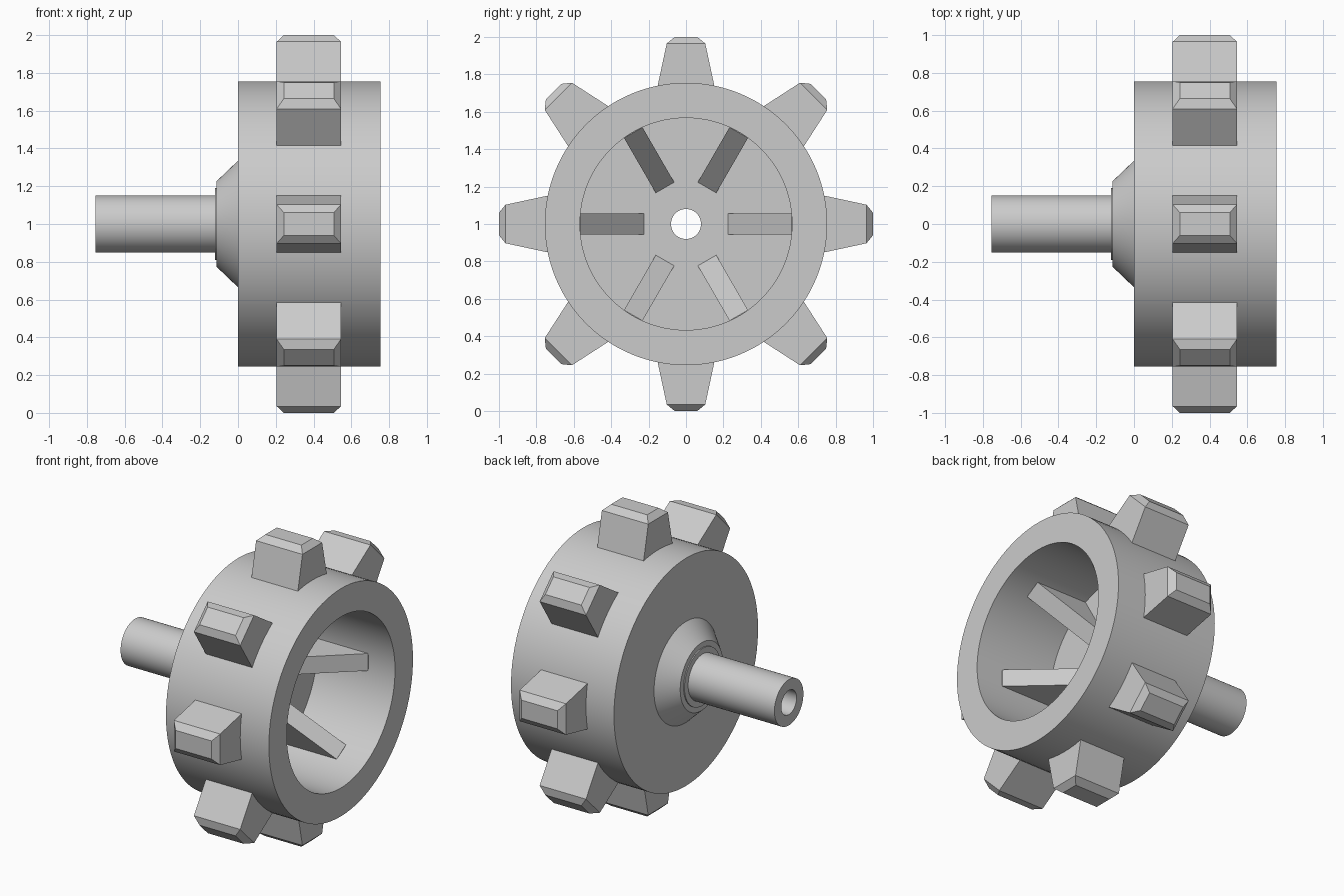
import bpy, bmesh, math
from mathutils import Matrix

cube = bpy.data.objects.get("Cube")
if cube:
    bpy.data.objects.remove(cube, do_unlink=True)

GREY = (0.6, 0.6, 0.6, 1)
grey = bpy.data.materials.new("plain grey")
grey.use_nodes = True
grey.diffuse_color = GREY
grey.node_tree.nodes["Principled BSDF"].inputs["Base Color"].default_value = GREY

SEGMENTS = 96
BORE = 0.08
RIM = 0.755
FLOOR = 0.185
WALL = 0.567


def finish(name, bm, smooth=False):
    bmesh.ops.recalc_face_normals(bm, faces=bm.faces)
    mesh = bpy.data.meshes.new(name)
    bm.to_mesh(mesh)
    bm.free()
    mesh.materials.append(grey)
    obj = bpy.data.objects.new(name, mesh)
    bpy.context.collection.objects.link(obj)
    obj.location.z = 1
    if smooth:
        bpy.ops.object.select_all(action='DESELECT')
        obj.select_set(True)
        bpy.context.view_layer.objects.active = obj
        bpy.ops.object.shade_smooth_by_angle(angle=math.radians(30))
    return obj


def lathe(name, profile):
    """Turn a closed (x, radius) profile around the x axis."""
    bm = bmesh.new()
    rings = []
    for i in range(SEGMENTS):
        a = 2 * math.pi * i / SEGMENTS
        rings.append([bm.verts.new((x, r * math.cos(a), r * math.sin(a))) for x, r in profile])
    n = len(profile)
    for i, ring in enumerate(rings):
        after = rings[(i + 1) % SEGMENTS]
        for j in range(n):
            k = (j + 1) % n
            bm.faces.new((ring[j], ring[k], after[k], after[j]))
    return finish(name, bm, True)


def loft(name, sections, angle):
    """Join matching cross-sections, cap the ends and turn around the x axis."""
    bm = bmesh.new()
    loops = [[bm.verts.new(p) for p in s] for s in sections]
    n = len(loops[0])
    bm.faces.new(loops[0])
    bm.faces.new(loops[-1])
    for low, high in zip(loops, loops[1:]):
        for j in range(n):
            k = (j + 1) % n
            bm.faces.new((low[j], low[k], high[k], high[j]))
    bm.transform(Matrix.Rotation(angle, 4, 'X'))
    return finish(name, bm)


# Open drum with a thick rim and a closed back
lathe("drum", [(0, BORE), (0, RIM), (RIM, RIM), (RIM, WALL), (FLOOR, WALL), (FLOOR, BORE)])

# Conical hub, collar and hollow shaft behind the drum
lathe("hub_cone", [(0, BORE), (0, 0.335), (-0.115, 0.225), (-0.115, BORE)])
lathe("collar", [(-0.11, BORE), (-0.11, 0.19), (-0.122, 0.19), (-0.122, BORE)])
lathe("shaft", [(-0.12, BORE), (-0.12, 0.152), (-RIM, 0.152), (-RIM, BORE)])


# Tapered teeth with bevelled tips
def tooth_section(radius, half_width, half_length):
    mid = 0.375
    return [(mid + sx * half_length, sy * half_width, radius)
            for sx, sy in ((-1, -1), (1, -1), (1, 1), (-1, 1))]


for i in range(8):
    loft(f"tooth_{i + 1}", [tooth_section(0.7, 0.16, 0.17),
                            tooth_section(0.965, 0.103, 0.17),
                            tooth_section(1.0, 0.06, 0.132)], i * math.pi / 4)

# Triangular ribs bracing the floor against the wall
for i in range(6):
    sections = [[(FLOOR - 0.01, 0.225, z), (FLOOR - 0.01, WALL + 0.01, z),
                 (0.56, WALL + 0.01, z), (0.56, WALL - 0.003, z), (FLOOR, 0.225, z)]
                for z in (-0.057, 0.057)]
    loft(f"rib_{i + 1}", sections, i * math.pi / 3)
